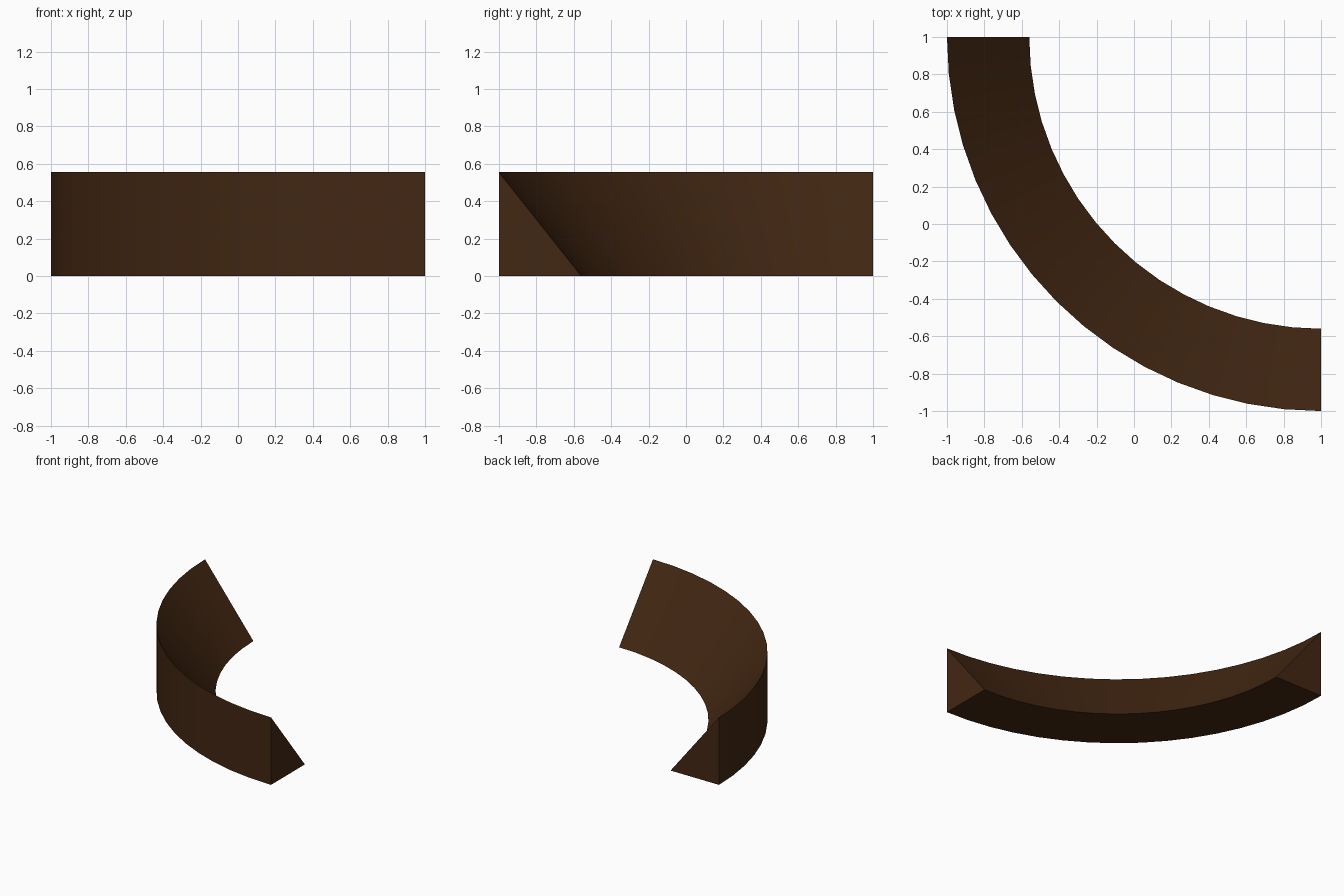
import bpy, bmesh, math

if "Cube" in bpy.data.objects:
    bpy.data.objects.remove(bpy.data.objects["Cube"])

# Dark wood colour
mat = bpy.data.materials.new("dark brown")
mat.diffuse_color = (0.055, 0.02, 0.006, 1)
mat.use_nodes = True
mat.node_tree.nodes["Principled BSDF"].inputs["Base Color"].default_value = mat.diffuse_color

# Triangular profile (radius, height) swept a quarter turn around (1, 1)
PROFILE = [(2.0, 0.0), (2.0, 0.555), (1.56, 0.0)]
STEPS = 16

bm = bmesh.new()
rings = []
for i in range(STEPS + 1):
    a = math.pi + i / STEPS * math.pi / 2
    rings.append([bm.verts.new((1 + r * math.cos(a), 1 + r * math.sin(a), z))
                  for r, z in PROFILE])
for a, b in zip(rings, rings[1:]):
    for j in range(3):
        k = (j + 1) % 3
        bm.faces.new((a[j], a[k], b[k], b[j]))

# End caps
bm.faces.new(rings[0])
bm.faces.new(rings[-1])
bmesh.ops.recalc_face_normals(bm, faces=bm.faces)

mesh = bpy.data.meshes.new("curved_corner_wedge")
bm.to_mesh(mesh)
bm.free()
mesh.materials.append(mat)
wedge = bpy.data.objects.new("curved_corner_wedge", mesh)
bpy.context.collection.objects.link(wedge)

# Smooth curve, sharp edges
bpy.context.view_layer.objects.active = wedge
wedge.select_set(True)
bpy.ops.object.shade_smooth_by_angle(angle=math.radians(30))
